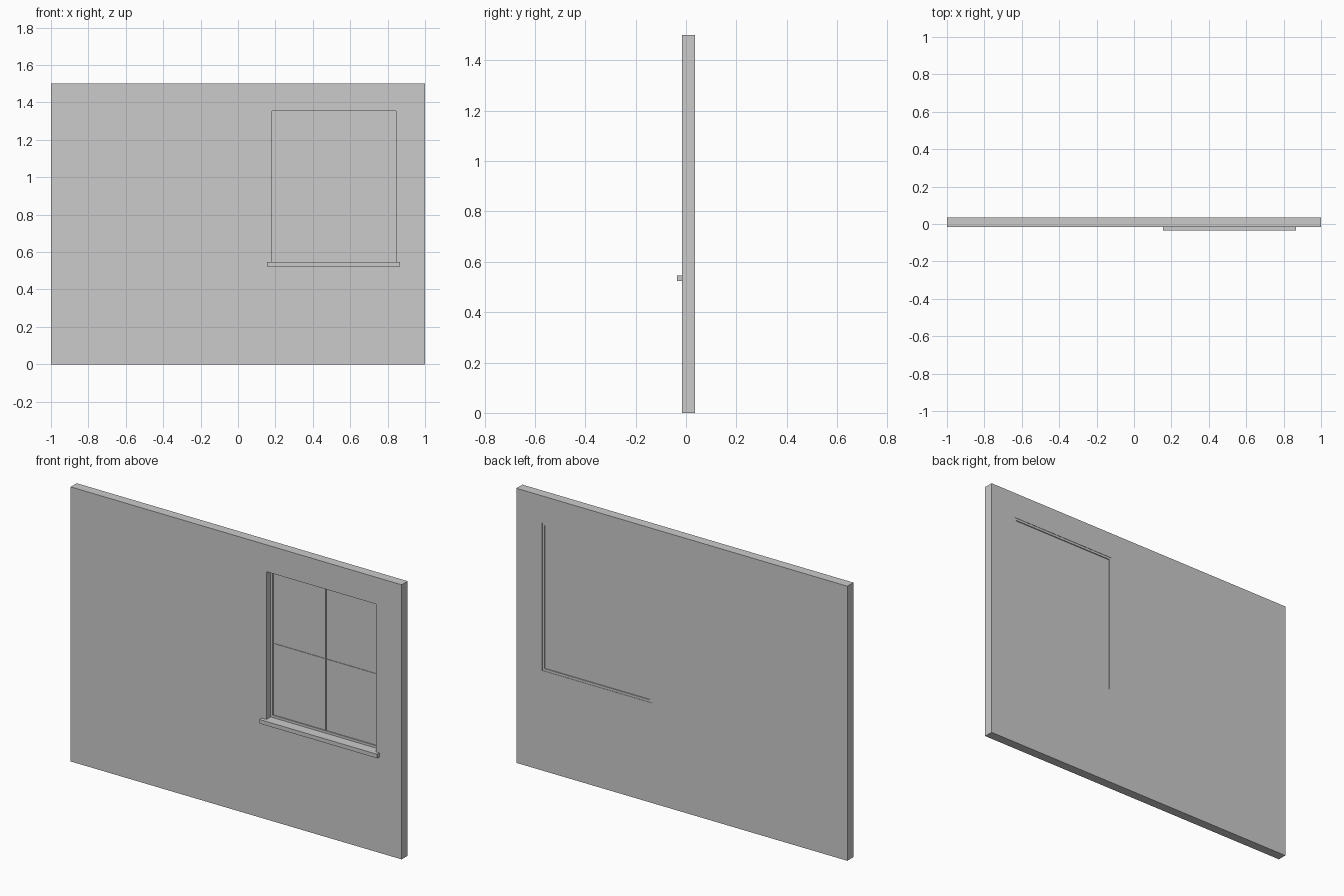
import bpy

if "Cube" in bpy.data.objects:
    bpy.data.objects.remove(bpy.data.objects["Cube"])

# Window opening in the wall
X0, X1, Z0, Z1 = 0.183, 0.844, 0.546, 1.353
FW = 0.013                                  # frame bar width
YF, YB = -0.016, 0.036                      # wall front and back


def box(name, x, y, z):
    bpy.ops.mesh.primitive_cube_add(
        size=1, location=[(a + b) / 2 for a, b in (x, y, z)])
    o = bpy.context.object
    o.name = name
    o.scale = [b - a for a, b in (x, y, z)]
    bpy.ops.object.transform_apply(location=False, rotation=False, scale=True)
    return o


def cut(target, name, x, y, z):
    c = box(name, x, y, z)
    c.hide_render = True
    m = target.modifiers.new(name, 'BOOLEAN')
    m.object, m.operation, m.solver = c, 'DIFFERENCE', 'EXACT'
    bpy.context.view_layer.objects.active = target
    bpy.ops.object.modifier_apply(modifier=m.name)
    bpy.data.objects.remove(c, do_unlink=True)


# Wall with a through opening
wall = box("wall", (-1, 1), (YF, YB), (0, 1.5))
cut(wall, "opening_cutter", (X0, X1), (-0.2, 0.2), (Z0, Z1))

# Frame set towards the back of the opening
frame = box("window_frame", (X0, X1), (0.020, 0.034), (Z0, Z1))
cut(frame, "frame_cutter", (X0 + FW, X1 - FW), (-0.2, 0.2), (Z0 + FW, Z1 - FW))

# Glass and thin glazing bars
xi, zi = (X0 + FW, X1 - FW), (Z0 + FW, Z1 - FW)
xm, zm = sum(xi) / 2, sum(zi) / 2
box("glass", xi, (0.026, 0.029), zi)
box("vertical_glazing_bar", (xm - 0.002, xm + 0.002), (0.021, 0.026), zi)
box("horizontal_glazing_bar", xi, (0.023, 0.026), (zm - 0.001, zm + 0.001))

# Projecting sill
box("sill", (0.155, 0.866), (-0.036, YF), (0.524, Z0))
